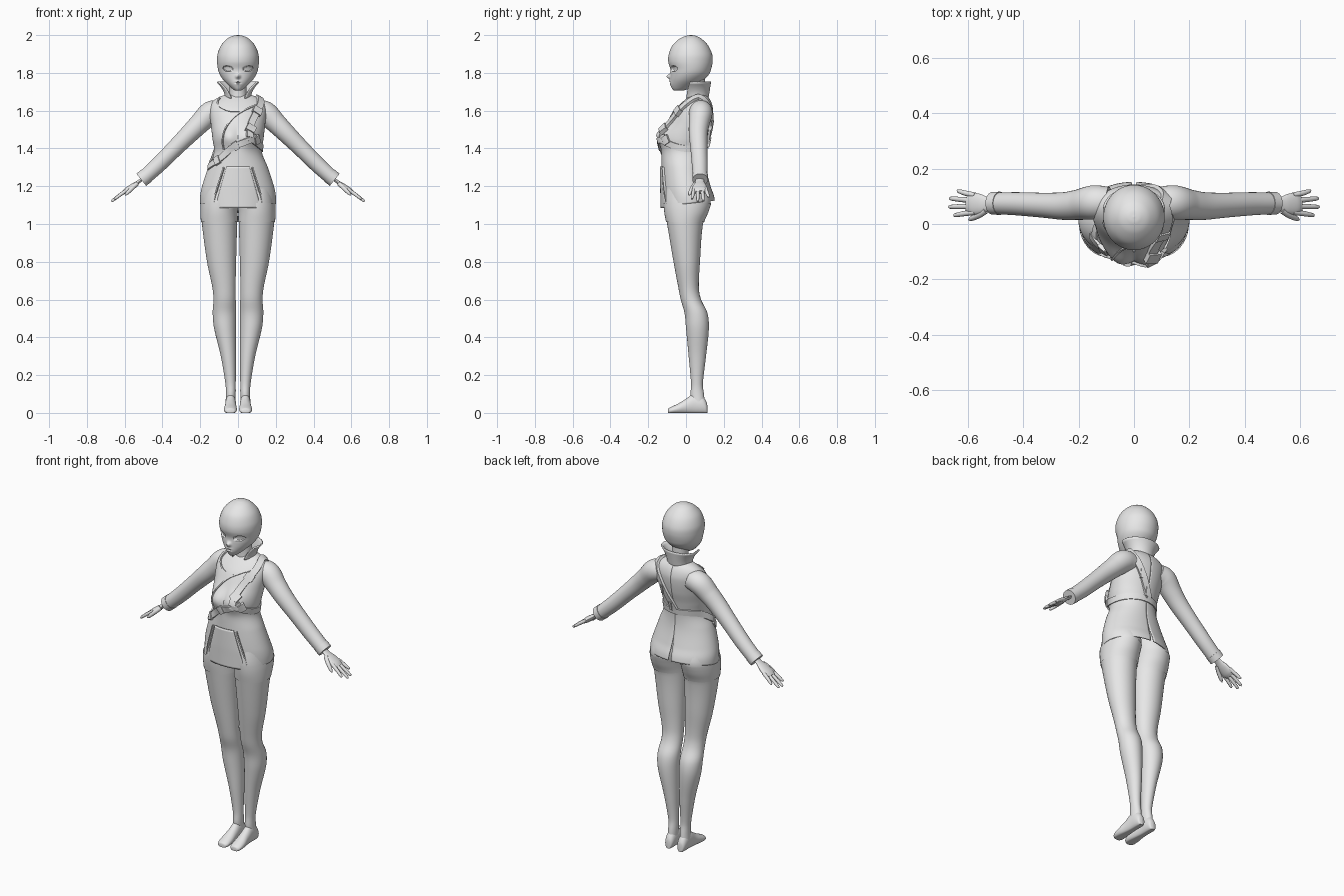
import bpy, math
from mathutils import Vector
from math import sin, cos, pi, exp

if "Cube" in bpy.data.objects:
    bpy.data.objects.remove(bpy.data.objects["Cube"])

GREY = bpy.data.materials.new("plain grey")
GREY.use_nodes = True
GREY.diffuse_color = (0.8, 0.8, 0.8, 1)
GREY.node_tree.nodes["Principled BSDF"].inputs["Base Color"].default_value = (0.8, 0.8, 0.8, 1)


def lookup(rows, k):
    """Smooth cubic reading of rows keyed by their first number."""
    k = min(max(k, rows[0][0]), rows[-1][0])
    i = max(j for j in range(len(rows) - 1) if rows[j][0] <= k or j == 0)
    a, b = rows[i], rows[i + 1]
    p, n = rows[max(i - 1, 0)], rows[min(i + 2, len(rows) - 1)]
    h = b[0] - a[0]
    t = (k - a[0]) / h
    out = []
    for c in range(1, len(a)):
        m0 = (b[c] - p[c]) / (b[0] - p[0]) * h
        m1 = (n[c] - a[c]) / (n[0] - a[0]) * h
        d = b[c] - a[c]
        out.append(a[c] + m0 * t + (3 * d - 2 * m0 - m1) * t * t + (m0 + m1 - 2 * d) * t ** 3)
    return out


def keyed(rows):
    return [(i,) + tuple(r) for i, r in enumerate(rows)]


def sheet(name, fn, nu, nv, closed=True, caps=(False, False), mirror=False, thick=0):
    """Grid surface: fn(angle fraction, length fraction) gives a point."""
    cols = nu if closed else nu + 1
    verts = [fn(i / nu, j / nv) for j in range(nv + 1) for i in range(cols)]
    faces = [(j * cols + i, j * cols + (i + 1) % cols, (j + 1) * cols + (i + 1) % cols, (j + 1) * cols + i)
             for j in range(nv) for i in range(nu)]
    if caps[0]:
        faces.append(tuple(reversed(range(cols))))
    if caps[1]:
        faces.append(tuple(range(nv * cols, (nv + 1) * cols)))
    me = bpy.data.meshes.new(name)
    me.from_pydata(verts, [], faces)
    me.materials.append(GREY)
    ob = bpy.data.objects.new(name, me)
    bpy.context.collection.objects.link(ob)
    bpy.ops.object.select_all(action='DESELECT')
    ob.select_set(True)
    bpy.context.view_layer.objects.active = ob
    bpy.ops.object.mode_set(mode='EDIT')
    bpy.ops.mesh.select_all(action='SELECT')
    bpy.ops.mesh.normals_make_consistent(inside=False)
    bpy.ops.object.mode_set(mode='OBJECT')
    bpy.ops.object.shade_smooth_by_angle(angle=math.radians(40))
    if thick:
        ob.modifiers.new("thickness", 'SOLIDIFY').thickness = thick
    if mirror:
        ob.modifiers.new("mirror", 'MIRROR').use_clip = False
    return ob


def oval(a, z, xc, rx, yf, yb):
    return Vector((xc + rx * sin(a), (yf + yb) / 2 - (yb - yf) / 2 * cos(a), z))


def tube(name, rows, flat=1.0, nu=20, nv=30, **kw):
    """Round or flattened tube along points (x, y, z, radius)."""
    rows = keyed(rows)
    end = len(rows) - 1

    def fn(u, v):
        x, y, z, r = lookup(rows, v * end)
        q0, q1 = lookup(rows, v * end - 0.05), lookup(rows, v * end + 0.05)
        t = (Vector(q1[:3]) - Vector(q0[:3])).normalized()
        side = Vector((0, 1, 0))
        side = (side - t * side.dot(t)).normalized()
        up = t.cross(side)
        return Vector((x, y, z)) + r * (side * cos(u * 2 * pi) + flat * up * sin(u * 2 * pi))
    return sheet(name, fn, nu, nv, caps=(True, True), **kw)


# Head: height, half width, front, back
HEAD = keyed([(1.706, .002, -.05, -.046), (1.709, .02, -.068, -.005), (1.73, .046, -.08, .045),
              (1.76, .076, -.083, .09), (1.79, .096, -.083, .12), (1.82, .106, -.083, .133),
              (1.86, .111, -.094, .141), (1.9, .108, -.091, .138), (1.945, .09, -.072, .117),
              (1.98, .058, -.035, .083), (1.996, .027, 0, .052), (2.0, .002, .024, .027)])


def head(u, v):
    a = u * 2 * pi
    z, rx, yf, yb = lookup(HEAD, v * (len(HEAD) - 1))
    p = oval(a, z, 0, rx, yf, yb)
    if cos(a) > 0:
        # sunken almond eyes, nose and parted lips
        e = ((abs(p.x) - .053) / .025) ** 2 + ((z - 1.822 - .1 * (abs(p.x) - .053)) / .014) ** 2
        p.y += .013 * min(1, max(0, (1.25 - e) * 2.5))
        p.y -= .02 * exp(-(p.x / .011) ** 2 - ((z - 1.781) / .012) ** 2)
        p.y -= .006 * exp(-(p.x / .02) ** 2 - ((z - 1.748) / .013) ** 2)
        p.y += .012 * exp(-(p.x / .013) ** 2 - ((z - 1.747) / .004) ** 2)
    return p


sheet("head", head, 128, 130, caps=(True, True))
NECK = [(1.6, .06, .0, .11), (1.68, .046, .01, .1), (1.79, .043, .005, .1)]
sheet("neck", lambda u, v: oval(u * 2 * pi, 1.6 + .19 * v, 0, *lookup(NECK, 1.6 + .19 * v)), 32, 10)


# Flared collar, open at the throat
def collar(u, v):
    gap = .55 + .6 * v
    return oval(gap + u * 2 * (pi - gap), 1.665 + .09 * v, 0, .062 + .045 * v * v, .0 - .02 * v, .112 + .014 * v)


sheet("collar", collar, 48, 8, closed=False, thick=.007)

# Jacket body: height, half width, front, back
JACKET = [(1.09, .2, -.128, .157), (1.15, .2, -.129, .148), (1.2, .19, -.13, .13), (1.3, .158, -.13, .106),
          (1.38, .127, -.13, .103), (1.45, .135, -.125, .115), (1.52, .143, -.1, .133), (1.6, .15, -.06, .143),
          (1.64, .14, -.025, .136), (1.67, .105, .008, .12), (1.69, .05, .03, .1)]


def body(a, z, off=0):
    p = oval(a, z, 0, *lookup(JACKET, z))
    if cos(a) > 0:
        p.y -= .033 * cos(a) ** .5 * exp(-((abs(p.x) - .058) / .055) ** 2 - ((z - 1.465) / .055) ** 2)
    if off:
        da, dz = body(a + .02, z) - body(a - .02, z), body(a, z + .004) - body(a, z - .004)
        p += da.cross(dz).normalized() * off
    return p


def jacket(u, v):
    a = u * 2 * pi
    low = 1.108 - .016 * cos(a)
    # narrow vent at the middle of the back
    vent = .05 * max(0, 1 - v * 4)
    a = vent + pi + u * (2 * pi - 2 * vent)
    low = 1.108 - .016 * cos(a)
    return body(a, low + (1.69 - low) * v)


sheet("jacket", jacket, 96, 70, closed=False, thick=.006)


# Front skirt panel, widening to the hem
def front_panel(u, v):
    z = 1.085 + .22 * v
    half = .12 - .062 * v
    return body(math.asin((2 * u - 1) * half / lookup(JACKET, z)[0]), z, .007)


sheet("front_panel", front_panel, 24, 20, closed=False, thick=.007)


def band(name, path, width, thick=.008, n=40):
    """Flat strip laid over the jacket along (angle, height) points."""
    rows = keyed(path)
    end = len(path) - 1

    def fn(u, v):
        k = v * end
        p, o = body(*lookup(rows, k)), body(*lookup(rows, k), .01)
        t = body(*lookup(rows, k + .04)) - body(*lookup(rows, k - .04))
        nrm = (o - p).normalized()
        side = nrm.cross(t).normalized()
        c = int(u * 4 + .5) % 4
        return p + side * width / 2 * (1 if c in (0, 3) else -1) + nrm * (thick if c < 2 else -.004)
    return sheet(name, fn, 4, n, caps=(True, True))


# Shoulder strap, belts, lapel and skirt seams
STRAP = [(.45, 1.46), (.5, 1.53), (.75, 1.6), (1.1, 1.65), (1.6, 1.668), (2.1, 1.65), (2.5, 1.6), (2.85, 1.51), (3.2, 1.41)]
band("shoulder_strap", STRAP, .036, .012, 70)
band("front_belt", [(-1.35, 1.3), (-.8, 1.34), (-.3, 1.4), (.2, 1.43), (.75, 1.46)], .034)
band("waist_belt", [(.4, 1.46), (1, 1.42), (1.6, 1.4), (2.4, 1.4), (3.2, 1.4), (4.2, 1.39), (5, 1.33)], .034, .007, 80)
band("lapel_edge", [(.95, 1.64), (.35, 1.61), (-.1, 1.57), (-.5, 1.5), (-.65, 1.43), (-.6, 1.38)], .008, .006)
band("neckline_edge", [(-1.0, 1.665), (-.8, 1.63), (-.35, 1.6), (.1, 1.595)], .008, .005)
for s, side in ((1, "left"), (-1, "right")):
    band(side + "_skirt_seam", [(s * .48, 1.3), (s * .58, 1.2), (s * .68, 1.1)], .007, .012, 16)
for i, (a, z) in enumerate([(.48, 1.5), (.72, 1.595), (2.75, 1.54), (3.05, 1.45)]):
    b = .04 if a < 2 else -.04
    band("strap_buckle_%d" % i, [(a - .05, z - abs(b) * .35), (a + .05, z + b * .35)], .05, .018, 4)
for i, (a, z) in enumerate([(-.85, 1.335), (-.1, 1.415), (.8, 1.445)]):
    band("belt_buckle_%d" % i, [(a - .1, z - .008), (a + .1, z + .008)], .044, .013, 6)

# Sleeves and cuffs
tube("sleeves", [(.09, .078, 1.6, .056), (.145, .078, 1.587, .062), (.2, .07, 1.535, .055), (.255, .065, 1.48, .05),
                 (.33, .068, 1.405, .045), (.42, .073, 1.315, .042), (.5, .075, 1.242, .039)], nu=32, nv=50, mirror=True)
tube("cuffs", [(.485, .075, 1.256, .042), (.512, .075, 1.234, .041)], nu=32, nv=2, mirror=True)

# Hands: flat palm, four fingers and a thumb
tube("palms", [(.49, .073, 1.25, .022), (.525, .072, 1.224, .024), (.555, .072, 1.202, .036),
               (.585, .073, 1.18, .04), (.604, .075, 1.167, .03)], flat=.38, mirror=True)
FINGERS = [("index", .043, .032, .652, 1.132), ("middle", .064, .062, .67, 1.119),
           ("ring", .085, .092, .667, 1.122), ("little", .104, .119, .64, 1.142)]
for nm, y0, y1, x1, z1 in FINGERS:
    tube(nm + "_fingers", [(.575, y0, 1.188, .01), ((.58 + x1) / 2, (y0 + y1) / 2, (1.188 + z1) / 2, .0095),
                           (x1 - .005, y1, z1 + .004, .007), (x1, y1, z1, .002)], nu=10, nv=10, mirror=True)
tube("thumbs", [(.535, .05, 1.214, .012), (.56, .033, 1.19, .012), (.587, .02, 1.163, .009), (.598, .015, 1.152, .003)],
     nu=10, nv=10, mirror=True)

# Legs: height, centre, half width, front, back
LEG = [(.05, .04, .026, .03, .1), (.1, .038, .026, .024, .095), (.15, .039, .027, .027, .089), (.3, .051, .04, .014, .106),
       (.45, .069, .058, .0, .121), (.53, .072, .062, -.008, .113), (.6, .071, .059, -.028, .08), (.66, .074, .061, -.04, .068),
       (.8, .087, .077, -.066, .074), (1.0, .098, .093, -.1, .09), (1.07, .1, .095, -.112, .117),
       (1.13, .095, .096, -.115, .13), (1.24, .08, .09, -.1, .09)]


def leg(u, z, off=0):
    xc, rx, yf, yb = lookup(LEG, z)
    return oval(u * 2 * pi, z, xc, rx + off, yf - off, yb + off)


sheet("legs", lambda u, v: leg(u, .05 + 1.19 * v), 40, 70, caps=(True, True), mirror=True)
sheet("thigh_bands", lambda u, v: leg(u, 1.01 + .1 * v, .004), 40, 8, mirror=True)

# Feet: depth, centre, half width, height
FOOT = keyed([(.114, .039, .004, .035), (.108, .039, .02, .06), (.085, .039, .027, .09), (.04, .039, .028, .1),
              (0, .039, .03, .075), (-.04, .04, .034, .052), (-.075, .04, .033, .036), (-.092, .04, .023, .027),
              (-.096, .04, .005, .018)])


def foot(u, v):
    y, xc, rx, h = lookup(FOOT, v * (len(FOOT) - 1))
    c = cos(u * 2 * pi)
    return Vector((xc + rx * sin(u * 2 * pi), y, max(.004, h * (.5 + .54 * c)) - .004))


sheet("feet", foot, 28, 32, caps=(True, True), mirror=True)
